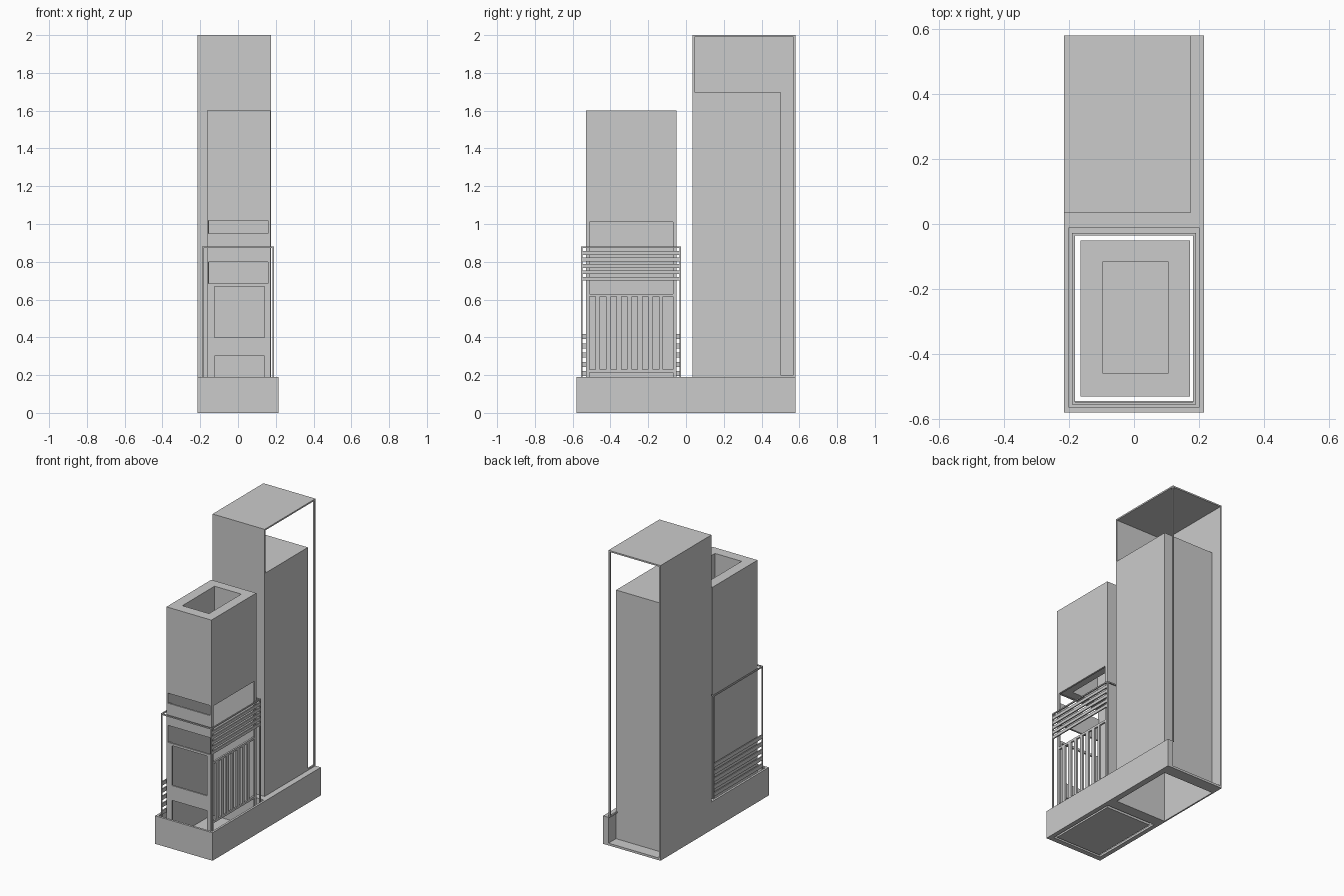
import bpy, bmesh

if "Cube" in bpy.data.objects:
    bpy.data.objects.remove(bpy.data.objects["Cube"])


def finish(name, bm):
    bmesh.ops.recalc_face_normals(bm, faces=bm.faces[:])
    me = bpy.data.meshes.new(name)
    bm.to_mesh(me)
    bm.free()
    ob = bpy.data.objects.new(name, me)
    bpy.context.collection.objects.link(ob)
    return ob


def box(name, x, y, z, open_bottom=False):
    bm = bmesh.new()
    bmesh.ops.create_cube(bm, size=1)
    for v in bm.verts:
        v.co = [a + (b - a) * (c + 0.5) for (a, b), c in zip((x, y, z), v.co)]
    if open_bottom:
        low = [f for f in bm.faces if all(v.co.z < z[0] + 1e-5 for v in f.verts)]
        bmesh.ops.delete(bm, geom=low, context='FACES_ONLY')
    return finish(name, bm)


def panel(name, axis, u, v, depth, holes):
    """Slab normal to axis, pierced by rectangular holes (u0, v0, u1, v1)."""
    us = sorted({*u, *(h[0] for h in holes), *(h[2] for h in holes)})
    vs = sorted({*v, *(h[1] for h in holes), *(h[3] for h in holes)})
    bm = bmesh.new()

    def point(a, b):
        p = [a, b]
        p.insert(axis, depth[0])
        return bm.verts.new(p)

    grid = [[point(a, b) for b in vs] for a in us]
    for i in range(len(us) - 1):
        for j in range(len(vs) - 1):
            cu, cv = (us[i] + us[i + 1]) / 2, (vs[j] + vs[j + 1]) / 2
            if not any(h[0] < cu < h[2] and h[1] < cv < h[3] for h in holes):
                bm.faces.new((grid[i][j], grid[i + 1][j], grid[i + 1][j + 1], grid[i][j + 1]))
    bmesh.ops.delete(bm, geom=[p for p in bm.verts if not p.link_faces], context='VERTS')
    ext = bmesh.ops.extrude_face_region(bm, geom=bm.faces[:])
    for p in ext['geom']:
        if isinstance(p, bmesh.types.BMVert):
            p.co[axis] = depth[1]
    bmesh.ops.recalc_face_normals(bm, faces=bm.faces[:])
    return finish(name, bm)


# Base: pit ring at the front, side block and floor strip at the back
panel("base_front_ring", 2, (-.215, .215), (-.58, .035), (0, .19),
      [(-.2, -.565, .2, -.01)])
panel("pit_ledge", 2, (-.2, .2), (-.565, -.01), (0, .015),
      [(-.185, -.545, .185, -.03)])
box("base_side_block", (.175, .215), (.035, .58), (0, .19))
box("base_back_floor", (-.205, .175), (.5, .58), (0, .015))

# Tall tower shell, open to the right and back
box("tower_left_wall", (-.215, -.205), (.035, .58), (0, 2))
box("tower_front_wall", (-.205, .175), (.035, .045), (0, 1.99))
box("tower_roof", (-.205, .175), (.035, .58), (1.99, 2))
box("tower_corner_post", (.165, .175), (.57, .58), (.19, 1.99))
box("tower_side_rail", (.165, .175), (.5, .57), (.19, .2))

# Hollow inner column
box("inner_column", (-.205, .174), (.045, .5), (0, 1.7), open_bottom=True)

# Fireplace: flue block above, walled box below
X0, X1, Y0, Y1, T = -.165, .172, -.53, -.05, .012
panel("flue_block", 2, (X0, X1), (Y0, Y1), (1.02, 1.6), [(-.095, -.46, .105, -.115)])
panel("fireplace_front", 1, (X0, X1), (.015, 1.02), (Y0, Y0 + T),
      [(-.155, .95, .16, 1.018), (-.155, .685, .16, .80),
       (-.125, .40, .14, .67), (-.125, .1, .14, .30)])
gaps = [(-.51 + .056 * i, .23, -.48 + .056 * i, .615) for i in range(7)]
gaps.append((-.122, .23, -.07, .615))
panel("fireplace_right_grille", 0, (Y0 + T, Y1 - T), (.015, 1.02), (X1 - T, X1),
      gaps + [(-.51, .63, -.07, 1.01), (-.51, .1, -.07, .215)])
box("fireplace_left_wall", (X0, X0 + T), (Y0 + T, Y1 - T), (.015, 1.02))
box("fireplace_back_wall", (X0, X1), (Y1 - T, Y1), (.015, 1.02))
box("fireplace_floor", (X0, X1), (Y0, Y1), (0, .015))

# Thin guard frame around the fireplace
GX, GY, W = (-.19, .182), (-.555, -.035), .008
for i, x in enumerate(GX):
    for j, y in enumerate(GY):
        box(f"guard_post_{i}{j}", (x, x + W), (y, y + W), (.01, .872))
panel("guard_top_rail", 2, (GX[0], GX[1] + W), (GY[0], GY[1] + W), (.872, .88),
      [(GX[0] + W, GY[0] + W, GX[1], GY[1])])

# Horizontal slats: high on the right, low on the left
for i in range(5):
    for side, x, z in (("right", GX[1], .70 + .034 * i), ("left", GX[0], .195 + .049 * i)):
        h = .02 if side == "right" else .026
        box(f"guard_{side}_slat_{i}", (x, x + W), (GY[0] + W, GY[1]), (z, z + h))
